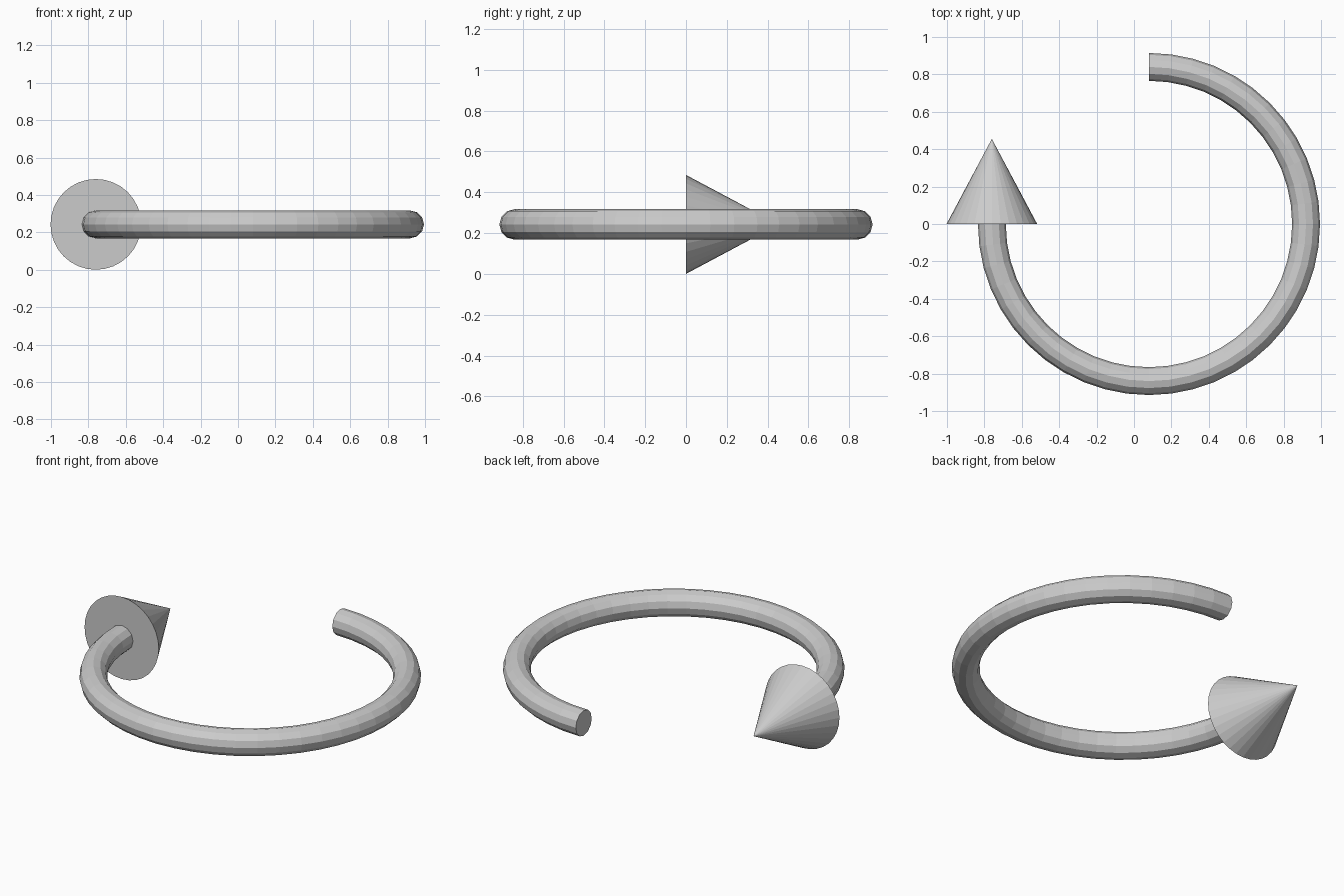
import bpy, bmesh
from math import pi, cos, sin
from mathutils import Matrix, Vector

if "Cube" in bpy.data.objects:
    bpy.data.objects.remove(bpy.data.objects["Cube"])

CX, CZ = 0.08, 0.2425        # centre of the ring
RING_R, TUBE_R = 0.84, 0.0745
CONE_R, CONE_H = 0.2425, 0.455


def add_object(name, bm):
    bmesh.ops.recalc_face_normals(bm, faces=bm.faces)
    mesh = bpy.data.meshes.new(name)
    bm.to_mesh(mesh)
    bm.free()
    obj = bpy.data.objects.new(name, mesh)
    bpy.context.collection.objects.link(obj)
    return obj


# Arrow shaft: 12-sided tube swept three quarters of a turn, capped at both ends
def build_shaft(sides=12, steps=36):
    bm = bmesh.new()
    rings = []
    for i in range(steps + 1):
        a = -pi + 1.5 * pi * i / steps
        ring = []
        for j in range(sides):
            t = 2 * pi * j / sides
            r = RING_R + TUBE_R * cos(t)
            ring.append(bm.verts.new((CX + r * cos(a), r * sin(a), CZ + TUBE_R * sin(t))))
        rings.append(ring)
    for r0, r1 in zip(rings, rings[1:]):
        for j in range(sides):
            k = (j + 1) % sides
            bm.faces.new((r0[j], r0[k], r1[k], r1[j]))
    bm.faces.new(rings[0])
    bm.faces.new(rings[-1])
    return add_object("curved_shaft", bm)


# Arrow head: cone pointing along +y
def build_head():
    bm = bmesh.new()
    place = Matrix.Translation(Vector((CX - RING_R, CONE_H / 2, CZ))) @ Matrix.Rotation(-pi / 2, 4, 'X')
    bmesh.ops.create_cone(bm, cap_ends=True, segments=32, radius1=CONE_R, radius2=0,
                          depth=CONE_H, matrix=place)
    bmesh.ops.remove_doubles(bm, verts=bm.verts, dist=1e-5)
    return add_object("arrow_head", bm)


build_shaft()
build_head()
